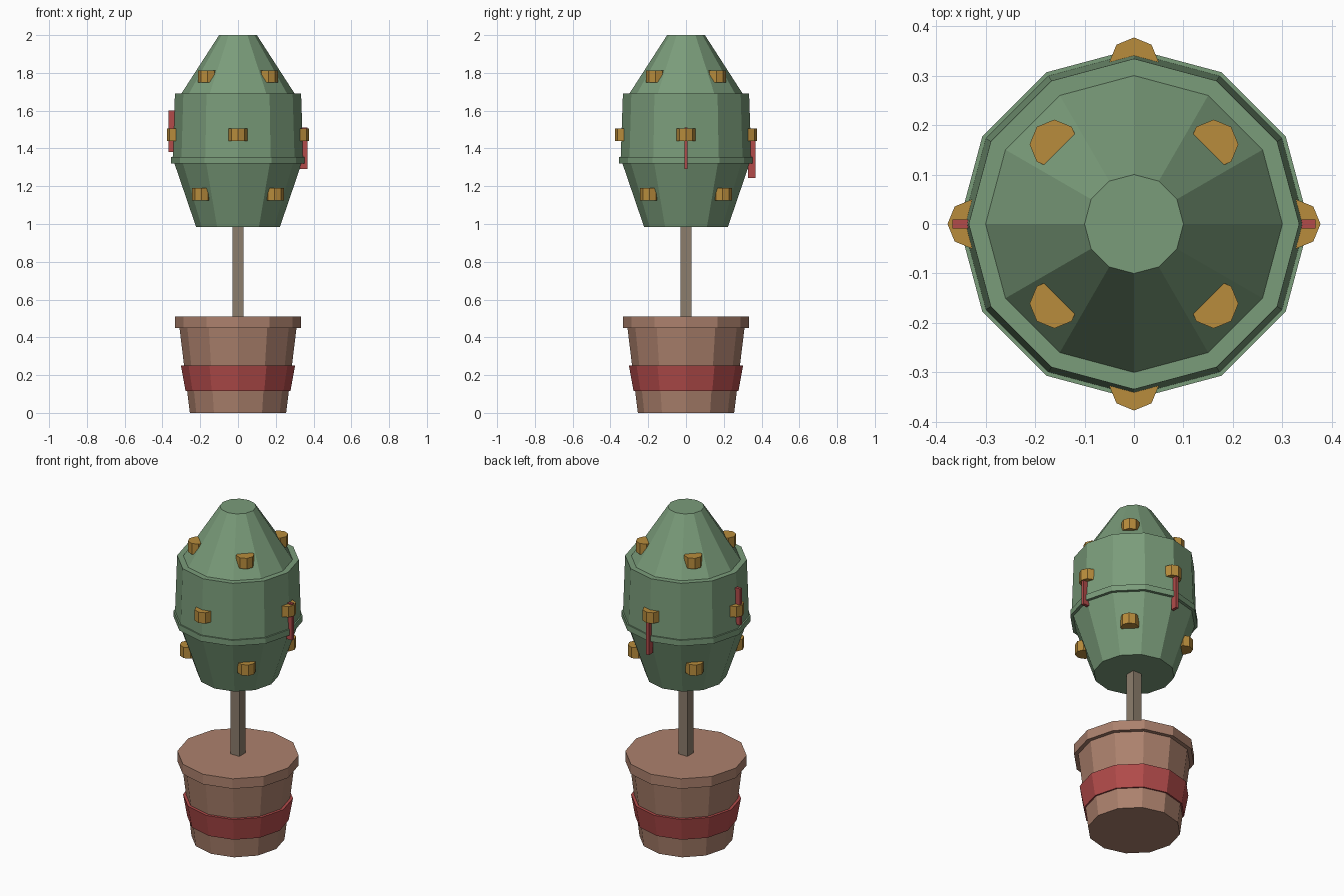
import bpy, bmesh, math
from mathutils import Matrix

if "Cube" in bpy.data.objects:
    bpy.data.objects.remove(bpy.data.objects["Cube"])


def material(name, rgb):
    lin = [(c / 255 / 12.92) if c < 11 else ((c / 255 + 0.055) / 1.055) ** 2.4 for c in rgb]
    m = bpy.data.materials.new(name)
    m.diffuse_color = (*lin, 1)
    m.use_nodes = True
    m.node_tree.nodes["Principled BSDF"].inputs["Base Color"].default_value = m.diffuse_color
    return m


GREEN = material("leaf green", (122, 156, 122))
CLAY = material("clay brown", (172, 129, 109))
RED = material("ribbon red", (178, 75, 74))
BARK = material("bark grey brown", (140, 125, 108))
GOLD = material("ornament gold", (184, 140, 60))


def finish(name, bm, mat):
    mesh = bpy.data.meshes.new(name)
    bmesh.ops.recalc_face_normals(bm, faces=bm.faces)
    bm.to_mesh(mesh)
    bm.free()
    mesh.materials.append(mat)
    obj = bpy.data.objects.new(name, mesh)
    bpy.context.collection.objects.link(obj)
    return obj


def frustum(name, mat, r0, r1, z0, z1, sides=12, x=0, y=0):
    """Capped prism or frustum with a corner on the +x axis."""
    bm = bmesh.new()
    rings = []
    for r, z in ((r0, z0), (r1, z1)):
        rings.append([bm.verts.new((x + r * math.cos(2 * math.pi * i / sides),
                                    y + r * math.sin(2 * math.pi * i / sides), z))
                      for i in range(sides)])
    low, high = rings
    for i in range(sides):
        j = (i + 1) % sides
        bm.faces.new((low[i], low[j], high[j], high[i]))
    bm.faces.new(low[::-1])
    bm.faces.new(high)
    return finish(name, bm, mat)


def box(name, mat, x, y, z, sx, sy, sz):
    bm = bmesh.new()
    bmesh.ops.create_cube(bm, size=1, matrix=Matrix.Translation((x, y, z)) @ Matrix.Diagonal((sx, sy, sz, 1)))
    return finish(name, bm, mat)


# Pot with rim and ribbon band
frustum("pot_body", CLAY, 0.255, 0.311, 0, 0.46)
frustum("pot_rim", CLAY, 0.333, 0.333, 0.45, 0.51)
frustum("pot_band", RED, 0.278, 0.302, 0.117, 0.25)

# Trunk
box("trunk", BARK, 0, 0, 0.75, 0.06, 0.06, 0.54)

# Foliage tiers
frustum("foliage_lower", GREEN, 0.222, 0.338, 0.985, 1.325)
frustum("foliage_lip", GREEN, 0.354, 0.354, 1.32, 1.355)
frustum("foliage_middle", GREEN, 0.346, 0.334, 1.34, 1.69)
frustum("foliage_top", GREEN, 0.30, 0.10, 1.69, 2.0)

# Octagonal ornaments: two diagonal rows and one row on the axes
for row, offset, z in (("lower", 0.193, 1.125), ("upper", 0.161, 1.748)):
    for sx in (-1, 1):
        for sy in (-1, 1):
            frustum(f"ornament_{row}", GOLD, 0.05, 0.05, z, z + 0.065, 8, sx * offset, sy * offset)
for dx, dy in ((1, 0), (-1, 0), (0, 1), (0, -1)):
    frustum("ornament_middle", GOLD, 0.05, 0.05, 1.44, 1.505, 8, dx * 0.327, dy * 0.327)

# Ribbon strips on the right, left and back
for name, dx, dy, z in (("right", 1, 0, 1.402), ("left", -1, 0, 1.492), ("back", 0, 1, 1.354)):
    box(f"ribbon_{name}", RED, dx * 0.348, dy * 0.348, z,
        0.038 if dx else 0.018, 0.038 if dy else 0.018, 0.22)
